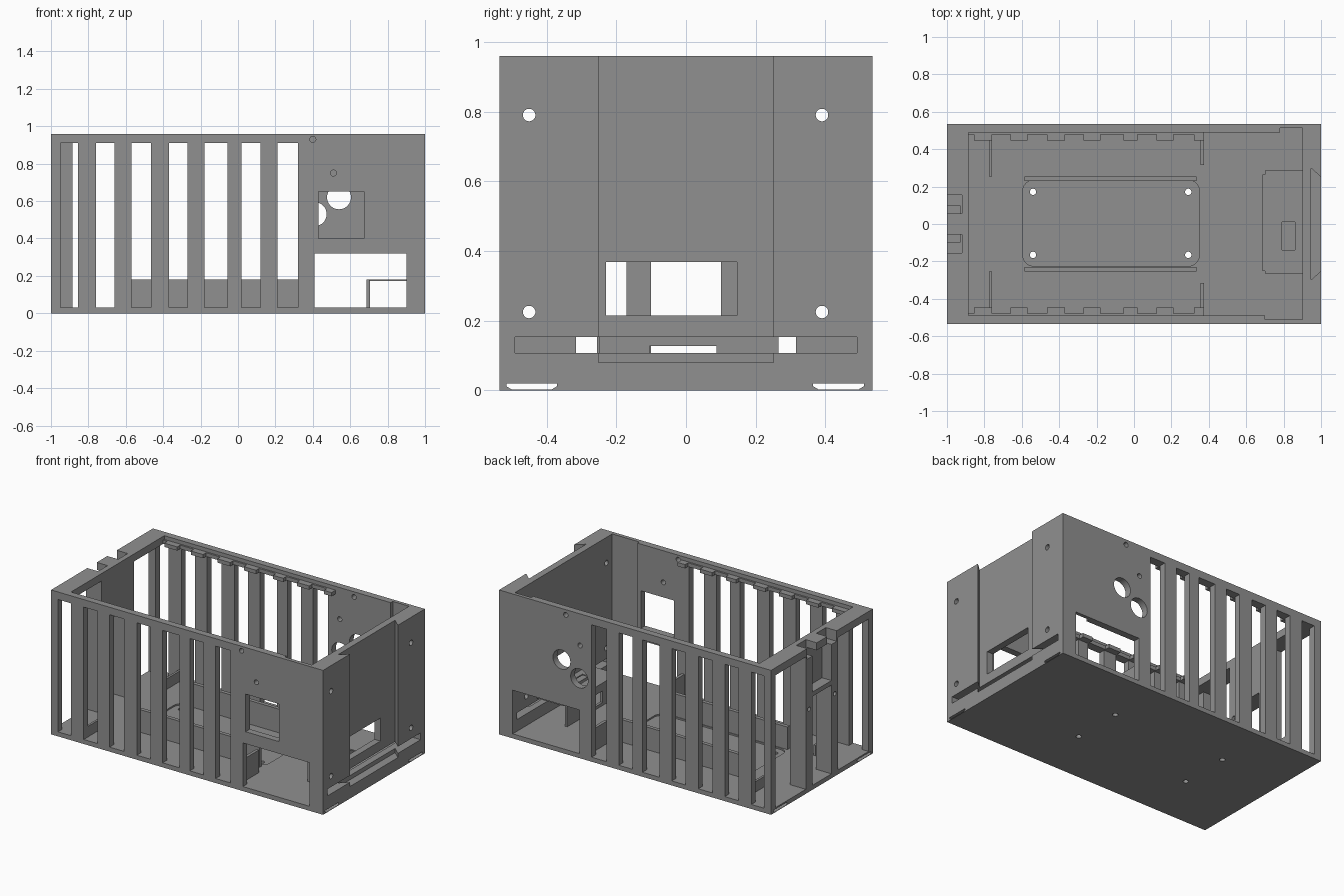
import bpy, bmesh, math
from mathutils import Matrix, Vector

if "Cube" in bpy.data.objects:
    bpy.data.objects.remove(bpy.data.objects["Cube"])

grey = bpy.data.materials.new("mid grey")
grey.diffuse_color = (0.28, 0.28, 0.28, 1)
grey.use_nodes = True
grey.node_tree.nodes["Principled BSDF"].inputs["Base Color"].default_value = grey.diffuse_color


def make(name, bm):
    bmesh.ops.recalc_face_normals(bm, faces=bm.faces)
    me = bpy.data.meshes.new(name)
    bm.to_mesh(me)
    bm.free()
    me.materials.append(grey)
    ob = bpy.data.objects.new(name, me)
    bpy.context.collection.objects.link(ob)
    return ob


def box(name, x0, x1, y0, y1, z0, z1):
    bm = bmesh.new()
    bmesh.ops.create_cube(bm, size=1)
    for v in bm.verts:
        v.co = Vector(((x0 + x1) / 2 + v.co.x * (x1 - x0),
                       (y0 + y1) / 2 + v.co.y * (y1 - y0),
                       (z0 + z1) / 2 + v.co.z * (z1 - z0)))
    return make(name, bm)


def prism(name, pts, vec):
    bm = bmesh.new()
    f = bm.faces.new([bm.verts.new(p) for p in pts])
    g = bmesh.ops.extrude_face_region(bm, geom=[f])
    bmesh.ops.translate(bm, vec=vec, verts=[v for v in g["geom"] if isinstance(v, bmesh.types.BMVert)])
    return make(name, bm)


def rod(c, r, length, axis):
    bm = bmesh.new()
    rot = {"x": Matrix.Rotation(math.pi / 2, 4, "Y"),
           "y": Matrix.Rotation(math.pi / 2, 4, "X"), "z": Matrix()}[axis]
    bmesh.ops.create_cone(bm, cap_ends=True, segments=32, radius1=r, radius2=r,
                          depth=length, matrix=Matrix.Translation(c) @ rot)
    return make("hole_cutter", bm)


def cut(ob, cutter):
    m = ob.modifiers.new("cut", "BOOLEAN")
    m.operation = "DIFFERENCE"
    m.solver = "EXACT"
    m.object = cutter
    bpy.context.view_layer.objects.active = ob
    bpy.ops.object.modifier_apply(modifier=m.name)
    bpy.data.objects.remove(cutter)


def cut_box(ob, *d):
    cut(ob, box("box_cutter", *d))


# Open-topped case with its inner cavity, widened near the right end
case = box("case", -1, 1, -0.535, 0.535, 0, 0.96)
cut_box(case, -0.885, 0.9, -0.49, 0.49, 0.03, 1.1)
cut_box(case, 0.78, 0.9, 0.4, 0.512, 0.03, 1.1)
cut_box(case, 0.7, 0.9, -0.51, -0.4, 0.03, 1.1)

# Ventilation slots and side windows through both long walls
slots = [(-0.95, -0.855), (-0.76, -0.66), (-0.57, -0.465), (-0.37, -0.27),
         (-0.18, -0.055), (0.02, 0.12), (0.21, 0.32)]
for x0, x1 in slots:
    for s in (-1, 1):
        cut_box(case, x0, x1, min(s * 0.46, s * 0.6), max(s * 0.46, s * 0.6), 0.03, 0.91)
cut_box(case, 0.41, 0.9, -0.6, 0.6, 0.03, 0.32)

# Square port in the front wall, round ports in the back wall, screw holes
cut_box(case, 0.43, 0.675, -0.6, -0.45, 0.4, 0.65)
for x, z, r, y in [(0.54, 0.62, 0.064, 0.5), (0.41, 0.53, 0.064, 0.5),
                   (0.51, 0.925, 0.016, 0.5), (0.405, 0.75, 0.016, 0.5),
                   (0.4, 0.93, 0.016, -0.5), (0.51, 0.75, 0.016, -0.5)]:
    cut(case, rod((x, y, z), r, 0.2, "y"))

# Right wall: dovetail channel, window, long slot, screw holes
cut(case, prism("dovetail_cutter", [(0.945, -0.3, 0.08), (0.945, 0.3, 0.08),
                                    (1.001, 0.25, 0.08), (1.001, -0.25, 0.08)], (0, 0, 1)))
cut_box(case, 0.85, 1.1, -0.23, 0.147, 0.215, 0.368)
cut_box(case, 0.85, 1.1, -0.49, 0.49, 0.108, 0.153)
for y in (-0.45, 0.39):
    for z in (0.225, 0.79):
        cut(case, rod((0.95, y, z), 0.018, 0.2, "x"))

# Left wall: large openings around two posts, with a recessed bay between
for y0, y1 in [(-0.49, -0.17), (0.17, 0.49)]:
    cut_box(case, -1.1, -0.85, y0, y1, 0.03, 0.91)
cut_box(case, -1.1, -0.85, -0.1, 0.1, 0.03, 0.62)
cut_box(case, -1.1, -0.93, -0.1, 0.1, 0.65, 0.91)
for s in (-1, 1):
    cut_box(case, -1.1, -0.92, s * 0.105 - 0.05, s * 0.105 + 0.05, 0.89, 1.1)
    cut(case, rod((-0.95, s * 0.135, 0.55), 0.014, 0.2, "x"))

# Flat guide channels inside the floor
for y0, y1 in [(-0.515, -0.37), (0.365, 0.51)]:
    cut(case, prism("channel_cutter", [(-1.1, y0, 0.02), (-1.1, y1, 0.02), (-1.1, y1, 0.012),
                                       (-1.1, y1 - 0.015, 0.003), (-1.1, y0 + 0.015, 0.003),
                                       (-1.1, y0, 0.012)], (2.2, 0, 0)))

# Rounded tray recess in the floor with four through holes
tray = []
for cx, cy, a0 in [(0.29, 0.175, 0), (-0.535, 0.175, 90), (-0.535, -0.165, 180), (0.29, -0.165, 270)]:
    for k in range(7):
        a = math.radians(a0 + 15 * k)
        tray.append((cx + 0.06 * math.cos(a), cy + 0.06 * math.sin(a), 0.02))
cut(case, prism("tray_cutter", tray, (0, 0, 0.1)))
for x in (-0.54, 0.29):
    for y in (-0.165, 0.172):
        cut(case, rod((x, y, 0), 0.017, 0.2, "z"))

# Lid ledges and tabs on the pillars between slots
edges = [(a[1], b[0]) for a, b in zip(slots, slots[1:])] + [(0.32, 0.375)]
for s, side in ((-1, "front"), (1, "back")):
    def span(a, b):
        return min(s * a, s * b), max(s * a, s * b)
    box(side + "_ledge", -0.885, 0.375, *span(0.478, 0.495), 0.91, 0.935)
    for x0, x1 in edges:
        box(side + "_tab", x0, x1, *span(0.447, 0.48), 0.91, 0.935)
    # Floor ribs and the long tray rails
    box(side + "_left_rib", -0.775, -0.76, *span(0.255, 0.495), 0.025, 0.1)
    box(side + "_right_rib", 0.355, 0.375, *span(0.315, 0.495), 0.025, 0.18)
    box(side + "_rail", -0.585, 0.335, *span(0.23, 0.255), 0.025, 0.18)

# Connector bracket behind the right wall
plate = box("bracket_plate", 0.688, 0.706, -0.25, 0.265, 0.025, 0.18)
cut_box(plate, 0.6, 0.8, -0.105, 0.088, 0.05, 0.127)
shelf = box("bracket_shelf", 0.7, 0.905, -0.265, 0.285, 0.172, 0.18)
cut_box(shelf, 0.79, 0.86, -0.14, 0.01, 0.1, 0.3)

for ob in bpy.data.objects:
    bpy.ops.object.select_all(action="DESELECT")
    ob.select_set(True)
    bpy.context.view_layer.objects.active = ob
    bpy.ops.object.shade_smooth_by_angle(angle=math.radians(25))
